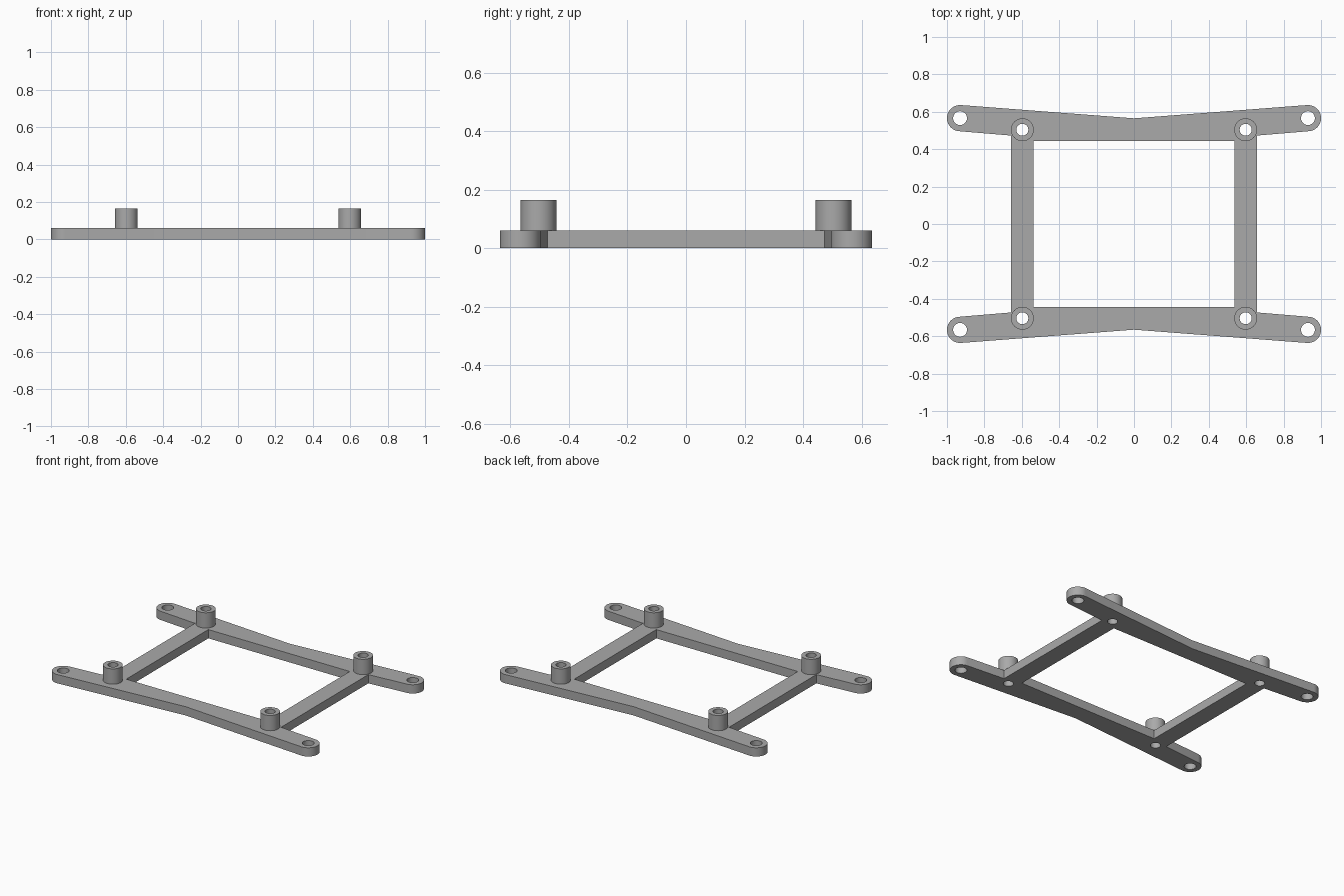
import bpy
import bmesh
from math import cos, sin, pi, radians, atan2

default = bpy.data.objects.get("Cube")
if default:
    bpy.data.objects.remove(default, do_unlink=True)

PLATE_H, POST_H = 0.06, 0.165
TIP_X, TIP_Y, TIP_R, TIP_HOLE = 0.93, 0.566, 0.07, 0.037
POST_X, POST_Y, POST_R, POST_HOLE = 0.597, 0.504, 0.061, 0.032
RAIL_OUT, RAIL_IN, BAR_IN = 0.658, 0.537, 0.445
NOTCH_Y, ARM_Y = 0.565, 0.473

grey = bpy.data.materials.new("light grey")
grey.use_nodes = True
colour = (0.4, 0.4, 0.4, 1)
grey.diffuse_color = colour
grey.node_tree.nodes["Principled BSDF"].inputs["Base Color"].default_value = colour


def arc(x, y, r, start, end, steps):
    angles = [start + (end - start) * i / steps for i in range(steps + 1)]
    return [(x + r * cos(a), y + r * sin(a)) for a in angles]


def circle(x, y, r):
    return arc(x, y, r, 0, 2 * pi, 48)[:-1]


def plate(name, loops, bottom, top):
    """Solid slab from an outline and its holes."""
    curve = bpy.data.curves.new(name, "CURVE")
    curve.dimensions = "2D"
    curve.fill_mode = "BOTH"
    curve.extrude = (top - bottom) / 2
    for loop in loops:
        spline = curve.splines.new("POLY")
        spline.points.add(len(loop) - 1)
        for point, (x, y) in zip(spline.points, loop):
            point.co = (x, y, 0, 1)
        spline.use_cyclic_u = True
    obj = bpy.data.objects.new(name, curve)
    bpy.context.collection.objects.link(obj)
    bpy.ops.object.select_all(action="DESELECT")
    obj.select_set(True)
    bpy.context.view_layer.objects.active = obj
    bpy.ops.object.convert(target="MESH")
    obj = bpy.context.object
    # weld the caps to the walls
    bm = bmesh.new()
    bm.from_mesh(obj.data)
    bmesh.ops.remove_doubles(bm, verts=bm.verts, dist=0.0001)
    bmesh.ops.translate(bm, verts=bm.verts, vec=(0, 0, (bottom + top) / 2))
    bmesh.ops.recalc_face_normals(bm, faces=bm.faces)
    bm.to_mesh(obj.data)
    bm.free()
    obj.data.materials.clear()
    obj.data.materials.append(grey)
    bpy.ops.object.shade_smooth_by_angle(angle=radians(30))
    return obj


# Frame outline: one quarter, mirrored around
lean = atan2(TIP_Y + TIP_R - NOTCH_Y, TIP_X)
quarter = [(RAIL_OUT, ARM_Y)]
quarter += arc(TIP_X, TIP_Y, TIP_R, -pi / 2 + lean, pi / 2 + lean, 24)
half = quarter + [(0, NOTCH_Y)] + [(-x, y) for x, y in reversed(quarter)]
outline = half + [(-x, -y) for x, y in half]
window = [(RAIL_IN, BAR_IN), (-RAIL_IN, BAR_IN),
          (-RAIL_IN, -BAR_IN), (RAIL_IN, -BAR_IN)]

corners = [(sx, sy) for sx in (-1, 1) for sy in (-1, 1)]
holes = [circle(sx * TIP_X, sy * TIP_Y, TIP_HOLE) for sx, sy in corners]
holes += [circle(sx * POST_X, sy * POST_Y, POST_HOLE) for sx, sy in corners]
plate("frame", [outline, window] + holes, 0, PLATE_H)

# Hollow standoffs on the frame corners
for sx, sy in corners:
    side = "left" if sx > 0 else "right"
    end = "back" if sy > 0 else "front"
    x, y = sx * POST_X, sy * POST_Y
    plate(f"{end}_{side}_standoff",
          [circle(x, y, POST_R), circle(x, y, POST_HOLE)], PLATE_H, POST_H)
